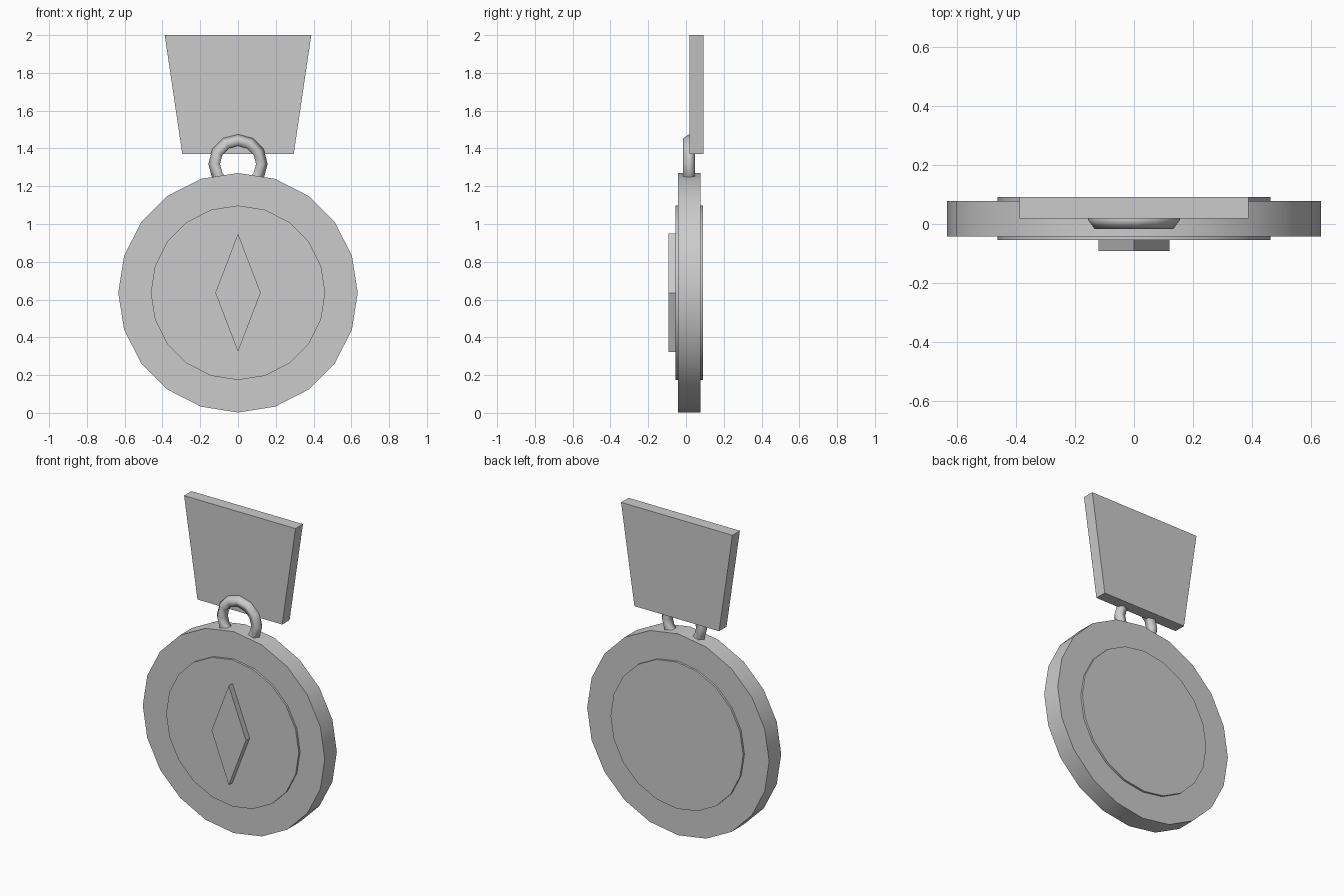
import bpy, math

if "Cube" in bpy.data.objects:
    bpy.data.objects.remove(bpy.data.objects["Cube"])

ZC = 0.636  # height of the medal centre


def smooth(obj, degrees):
    bpy.ops.object.select_all(action='DESELECT')
    obj.select_set(True)
    bpy.context.view_layer.objects.active = obj
    bpy.ops.object.shade_smooth_by_angle(angle=math.radians(degrees))


def plate(name, outline, y0, y1):
    """Extrude a front-view (x, z) outline, given anticlockwise, from y0 to y1."""
    n = len(outline)
    verts = [(x, y, z) for y in (y0, y1) for x, z in outline]
    faces = [tuple(range(n)), tuple(reversed(range(n, 2 * n)))]
    faces += [(i, i + n, (i + 1) % n + n, (i + 1) % n) for i in range(n)]
    mesh = bpy.data.meshes.new(name)
    mesh.from_pydata(verts, [], faces)
    obj = bpy.data.objects.new(name, mesh)
    bpy.context.collection.objects.link(obj)
    return obj


def circle(radius, sides=20):
    angles = [math.tau * i / sides for i in range(sides)]
    return [(radius * math.cos(a), ZC + radius * math.sin(a)) for a in angles]


# Medal body and the thin raised centre showing on both faces
smooth(plate("medal_disc", circle(0.634), -0.042, 0.078), 30)
smooth(plate("raised_centre", circle(0.462), -0.055, 0.091), 30)

# Diamond emblem on the front
plate("diamond_emblem",
      [(0, ZC - 0.313), (0.12, ZC), (0, ZC + 0.313), (-0.12, ZC)], -0.092, -0.045)

# Hanging ring, lower part sunk in the medal
bpy.ops.mesh.primitive_torus_add(
    major_radius=0.123, minor_radius=0.034, major_segments=12, minor_segments=5,
    location=(0, 0.0155, 1.318), rotation=(math.pi / 2, 0, 0))
ring = bpy.context.object
ring.name = "hanging_ring"
smooth(ring, 180)

# Tapered ribbon
plate("ribbon", [(-0.295, 1.371), (0.295, 1.371), (0.388, 2.0), (-0.388, 2.0)],
      0.018, 0.092)
